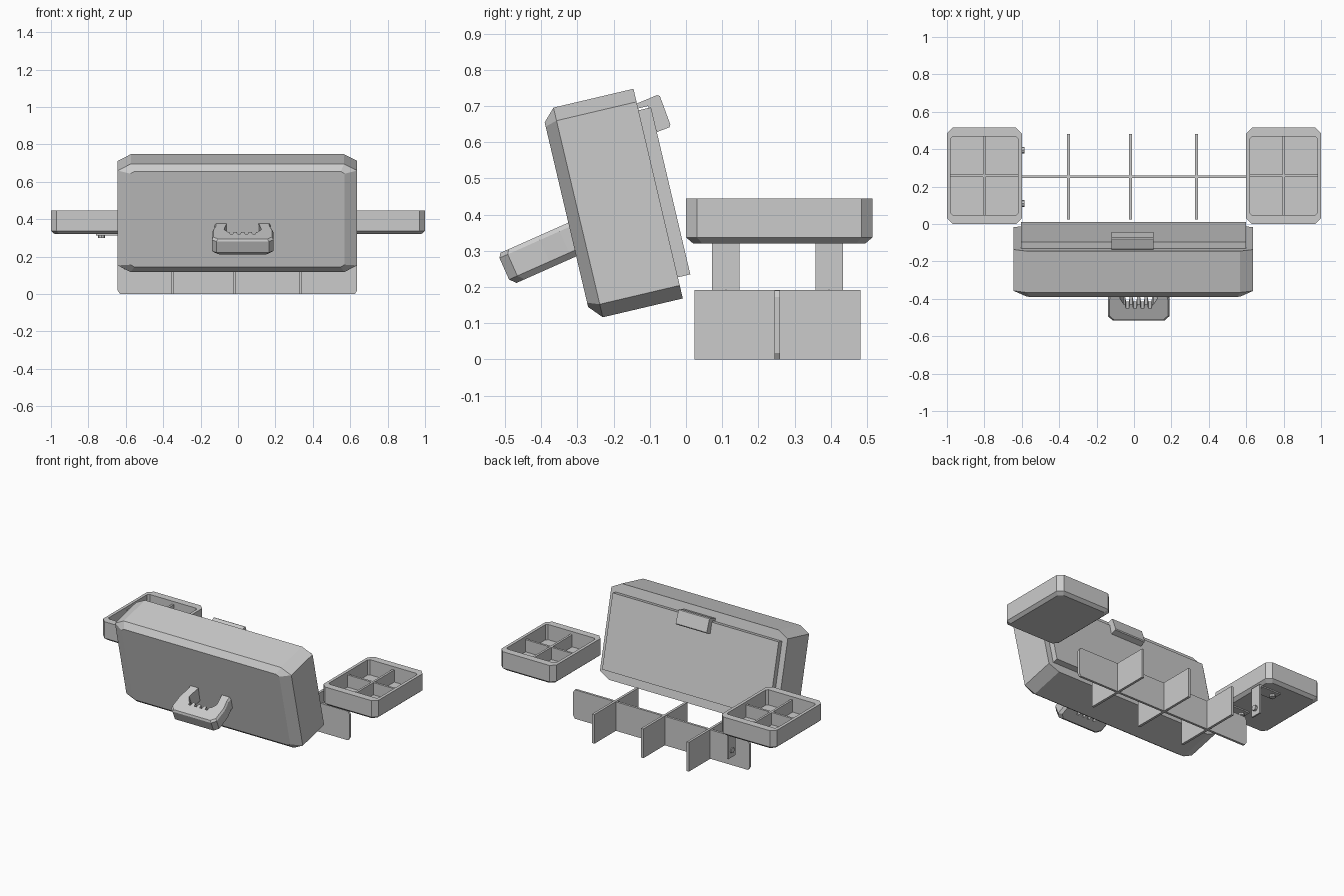
import bpy, bmesh
from math import pi
from mathutils import Vector, Matrix

if "Cube" in bpy.data.objects:
    bpy.data.objects.remove(bpy.data.objects["Cube"])


def finish(name, bm):
    bmesh.ops.recalc_face_normals(bm, faces=bm.faces)
    me = bpy.data.meshes.new(name)
    bm.to_mesh(me)
    bm.free()
    ob = bpy.data.objects.new(name, me)
    bpy.context.collection.objects.link(ob)
    return ob


def loft(name, rings):
    """Skin a stack of equal-length point rings and cap both ends."""
    bm = bmesh.new()
    vs = [[bm.verts.new(p) for p in r] for r in rings]
    n = len(vs[0])
    for a, b in zip(vs, vs[1:]):
        for i in range(n):
            j = (i + 1) % n
            bm.faces.new((a[i], a[j], b[j], b[i]))
    bm.faces.new(vs[0])
    bm.faces.new(vs[-1])
    return finish(name, bm)


def oct_ring(x0, x1, y0, y1, cx, cy):
    return [(x0 + cx, y0), (x1 - cx, y0), (x1, y0 + cy), (x1, y1 - cy),
            (x1 - cx, y1), (x0 + cx, y1), (x0, y1 - cy), (x0, y0 + cy)]


def box(name, x, y, z):
    r = [(x[0], y[0]), (x[1], y[0]), (x[1], y[1]), (x[0], y[1])]
    return loft(name, [[(*p, h) for p in r] for h in z])


def cylinder(name, loc, r, depth, axis):
    bm = bmesh.new()
    rot = Matrix.Rotation(pi / 2, 4, 'Y') if axis == 'X' else Matrix()
    bmesh.ops.create_cone(bm, cap_ends=True, segments=8, radius1=r, radius2=r,
                          depth=depth, matrix=Matrix.Translation(loc) @ rot)
    return finish(name, bm)


# Tilted lid: u points towards the opening, v runs along the lid depth
U, V = Vector((0, 0.973, 0.229)), Vector((0, -0.229, 0.973))


def lid_pts(ring, u):
    return [Vector((x, 0, 0)) + U * u + V * v for x, v in ring]


side = oct_ring(-0.643, 0.637, 0.166, 0.761, 0.07, 0.037)
outer = oct_ring(-0.575, 0.57, 0.203, 0.727, 0.02, 0.012)
loft("lid_shell", [lid_pts(outer, -0.23), lid_pts(side, -0.197), lid_pts(side, 0.03)])
lip = [(-0.605, 0.226), (0.6, 0.226), (0.6, 0.70), (-0.605, 0.70)]
loft("lid_inner_panel", [lid_pts(lip, 0.025), lid_pts(lip, 0.0655)])

# Latch: hooked profile extruded along x
latch = [(-0.145, 0.69), (-0.135, 0.707), (-0.08, 0.73), (-0.072, 0.727), (-0.043, 0.648),
         (-0.046, 0.641), (-0.08, 0.628), (-0.105, 0.70)]
loft("latch", [[(x, y, z) for y, z in latch] for x in (-0.12, 0.105)])

# Carry handle: U outline with finger notches, extruded across its thickness
D, N = Vector((0, -0.914, -0.406)), Vector((0, -0.406, 0.914))
CX = 0.025


def handle_outline(grow):
    o = 0.165 - grow
    e = 0.357 - grow
    half = [(0.085, 0.14), (0.15 - grow, 0.14), (0.15 - grow, 0.175), (o, 0.235),
            (o, e - 0.025), (o - 0.025, e)]
    inner = [(-0.10, 0.225), (-0.08, 0.258)]
    for c in (-0.06, -0.02, 0.02, 0.06):
        inner += [(c - 0.012, 0.258), (c - 0.008, 0.282), (c + 0.008, 0.282), (c + 0.012, 0.258)]
    inner += [(0.08, 0.258), (0.10, 0.225)]
    return half + [(-x, d) for x, d in reversed(half)] + inner


loft("carry_handle", [[Vector((CX + x, 0, 0)) + D * d + N * n for x, d in handle_outline(g)]
                      for g, n in ((0.015, 0.383), (0, 0.40), (0, 0.465), (0.008, 0.477))])

# Compartment dividers
prof = oct_ring(-0.643, 0.637, 0.0, 0.19, 0.012, 0.018)
loft("long_divider", [[(x, y, z) for x, z in prof] for y in (0.245, 0.26)])
for i, x in enumerate((-0.35, -0.02, 0.335)):
    box(f"cross_divider_{i}", (x - 0.008, x + 0.008), (0.024, 0.482), (0, 0.192))


# Open side trays, each split into four
def tray(name, x0, x1):
    def r(inset, z, c):
        return [(*p, z) for p in oct_ring(x0 + inset, x1 - inset, inset, 0.515 - inset, c, c)]
    inn = lambda z, c: [(*p, z) for p in oct_ring(x0 + 0.02, x1 - 0.02, 0.047, 0.468, c, c)]
    loft(name, [r(0.02, 0.32, 0.025), r(0, 0.337, 0.03), r(0, 0.445, 0.03),
                inn(0.445, 0.012), inn(0.345, 0.012)])
    m = (x0 + x1) / 2
    box(name + "_divider_long", (m - 0.007, m + 0.007), (0.04, 0.475), (0.335, 0.425))
    box(name + "_divider_cross", (x0 + 0.015, x1 - 0.015), (0.25, 0.264), (0.335, 0.425))


tray("tray_right", 0.6, 1.0)
tray("tray_left", -1.0, -0.6)

# L-shaped tray brackets with bolts
for i, y in enumerate((0.11, 0.395)):
    ell = [(-0.76, 0.322), (-0.76, 0.312), (-0.61, 0.312), (-0.61, 0.13), (-0.60, 0.13), (-0.60, 0.322)]
    loft(f"bracket_{i}", [[(x, yy, z) for x, z in ell] for yy in (y - 0.038, y + 0.038)])
    cylinder(f"bracket_bolt_side_{i}", (-0.601, y, 0.175), 0.018, 0.032, 'X')
    cylinder(f"bracket_bolt_under_{i}", (-0.73, y, 0.309), 0.018, 0.022, 'Z')
